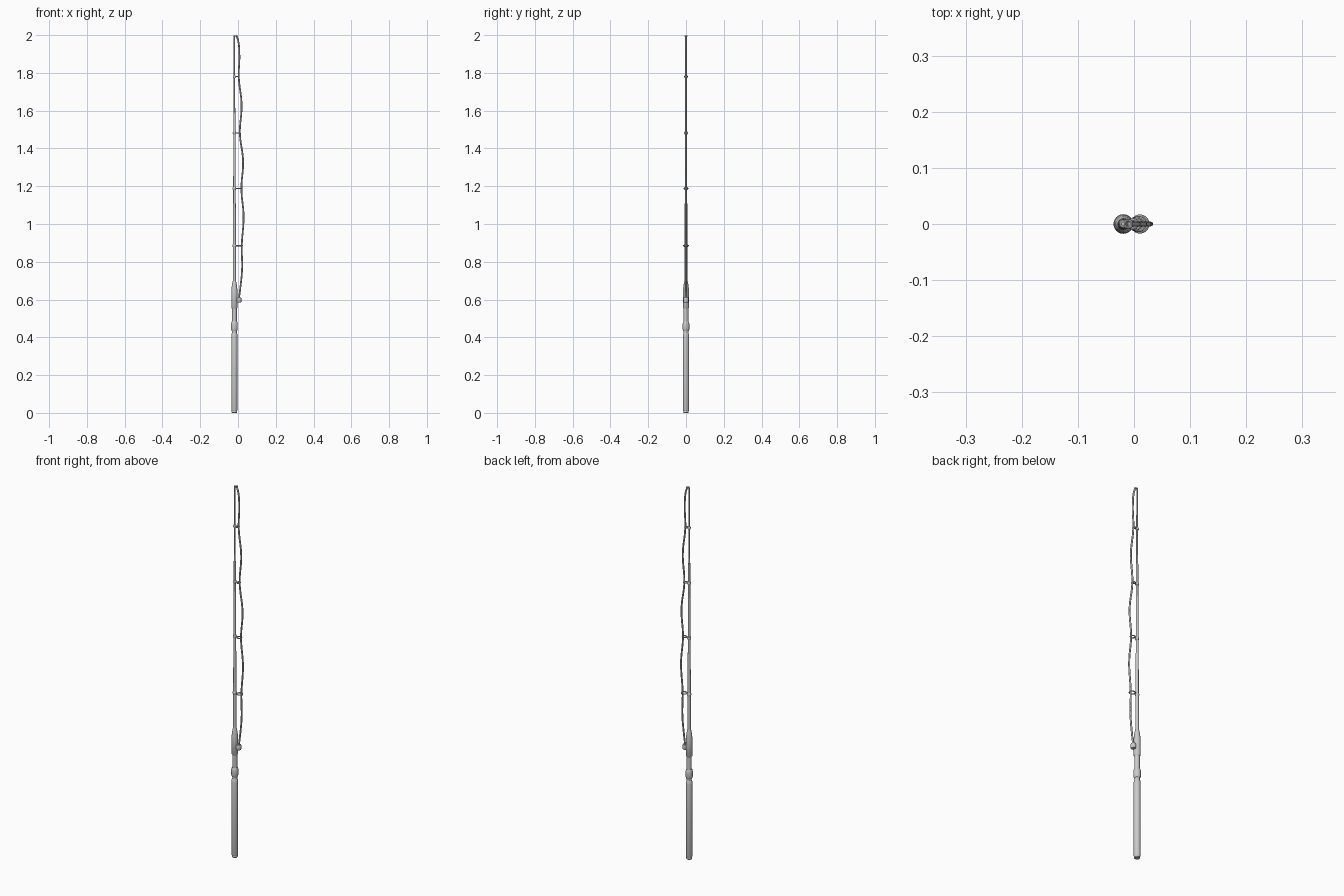
import bpy, bmesh, math

if "Cube" in bpy.data.objects:
    bpy.data.objects.remove(bpy.data.objects["Cube"])

AX = -0.019  # x of the rod axis


def finish(name, bm):
    bmesh.ops.recalc_face_normals(bm, faces=bm.faces)
    me = bpy.data.meshes.new(name)
    bm.to_mesh(me)
    bm.free()
    ob = bpy.data.objects.new(name, me)
    bpy.context.collection.objects.link(ob)
    bpy.ops.object.select_all(action='DESELECT')
    ob.select_set(True)
    bpy.context.view_layer.objects.active = ob
    bpy.ops.object.shade_smooth_by_angle(angle=math.radians(35))
    return ob


def lathe(name, profile, x=AX, n=24):
    """Revolve (radius, z) points around a vertical axis at x, with end caps."""
    bm = bmesh.new()
    rings = [[bm.verts.new((x + r * math.cos(2 * math.pi * i / n),
                            r * math.sin(2 * math.pi * i / n), z))
              for i in range(n)] for r, z in profile]
    for a, b in zip(rings, rings[1:]):
        for i in range(n):
            j = (i + 1) % n
            bm.faces.new((a[i], a[j], b[j], b[i]))
    bm.faces.new(rings[0])
    bm.faces.new(rings[-1])
    return finish(name, bm)


def torus(name, centre, R, r, n=24, m=8):
    bm = bmesh.new()
    vs = [[bm.verts.new((centre[0] + (R + r * math.cos(b)) * math.cos(a),
                         centre[1] + (R + r * math.cos(b)) * math.sin(a),
                         centre[2] + r * math.sin(b)))
           for b in (2 * math.pi * k / m for k in range(m))]
          for a in (2 * math.pi * k / n for k in range(n))]
    for i in range(n):
        for k in range(m):
            i2, k2 = (i + 1) % n, (k + 1) % m
            bm.faces.new((vs[i][k], vs[i2][k], vs[i2][k2], vs[i][k2]))
    return finish(name, bm)


def tube(name, pts, r, smooth=True):
    cu = bpy.data.curves.new(name, 'CURVE')
    cu.dimensions = '3D'
    cu.bevel_depth = r
    cu.bevel_resolution = 2
    cu.resolution_u = 8
    cu.use_fill_caps = True
    sp = cu.splines.new('BEZIER')
    sp.bezier_points.add(len(pts) - 1)
    for bp, p in zip(sp.bezier_points, pts):
        bp.co = p
        bp.handle_left_type = bp.handle_right_type = 'AUTO' if smooth else 'VECTOR'
    ob = bpy.data.objects.new(name, cu)
    bpy.context.collection.objects.link(ob)
    return ob


# Handle, reel seat and fore grip
lathe("butt_cap", [(0.012, 0), (0.0145, 0.003), (0.0145, 0.02)])
lathe("rear_grip", [(0.0145, 0.011), (0.0165, 0.016), (0.0165, 0.405),
                    (0.015, 0.418), (0.012, 0.424)])
lathe("reel_seat", [(0.0125, 0.42), (0.0125, 0.565)])
lathe("seat_collar", [(0.014, 0.433), (0.0165, 0.440), (0.0175, 0.443),
                      (0.0175, 0.473), (0.0165, 0.477), (0.014, 0.484)])
lathe("fore_grip", [(0.013, 0.552), (0.0165, 0.557), (0.0165, 0.64),
                    (0.014, 0.67), (0.010, 0.692), (0.007, 0.705)])

# Rod blank in three stepped sections
lathe("rod_lower", [(0.0085, 0.69), (0.0075, 1.108)], n=16)
lathe("rod_middle", [(0.0064, 1.1), (0.0056, 1.59)], n=16)
lathe("rod_upper", [(0.0045, 1.58), (0.0038, 1.997)], n=16)

# Line guides: binding on the rod, short stem and ring
guides = [(0.885, 0.0085, 0.0140, 0.0105), (1.188, 0.0080, 0.0115, 0.008),
          (1.482, 0.0070, 0.0090, 0.003), (1.780, 0.0060, 0.0075, -0.002)]
for i, (z, collar, R, cx) in enumerate(guides, 1):
    lathe(f"guide_binding_{i}", [(collar, z - 0.007), (collar + 0.002, z - 0.003),
                                 (collar + 0.002, z + 0.003), (collar, z + 0.007)], n=16)
    torus(f"guide_ring_{i}", (cx, 0, z), R, 0.003)
    tube(f"guide_stem_{i}", [(AX, 0, z), (cx - R, 0, z)], 0.003, False)
torus("tip_ring", (-0.0105, 0, 1.996), 0.0065, 0.0025)

# Line keeper beside the fore grip
lathe("line_keeper", [(0.012, 0.585), (0.0135, 0.588), (0.0135, 0.607),
                      (0.012, 0.610)], x=0.004)

# Line bowing out between the guides
tube("fishing_line", [(x, 0, z) for x, z in [
    (0.004, 0.60), (0.012, 0.66), (0.0215, 0.76), (0.020, 0.885), (0.0295, 1.04),
    (0.018, 1.188), (0.027, 1.33), (0.010, 1.482), (0.019, 1.63),
    (0.004, 1.78), (0.0075, 1.89), (0.002, 1.965), (-0.007, 1.995)]], 0.0045)
